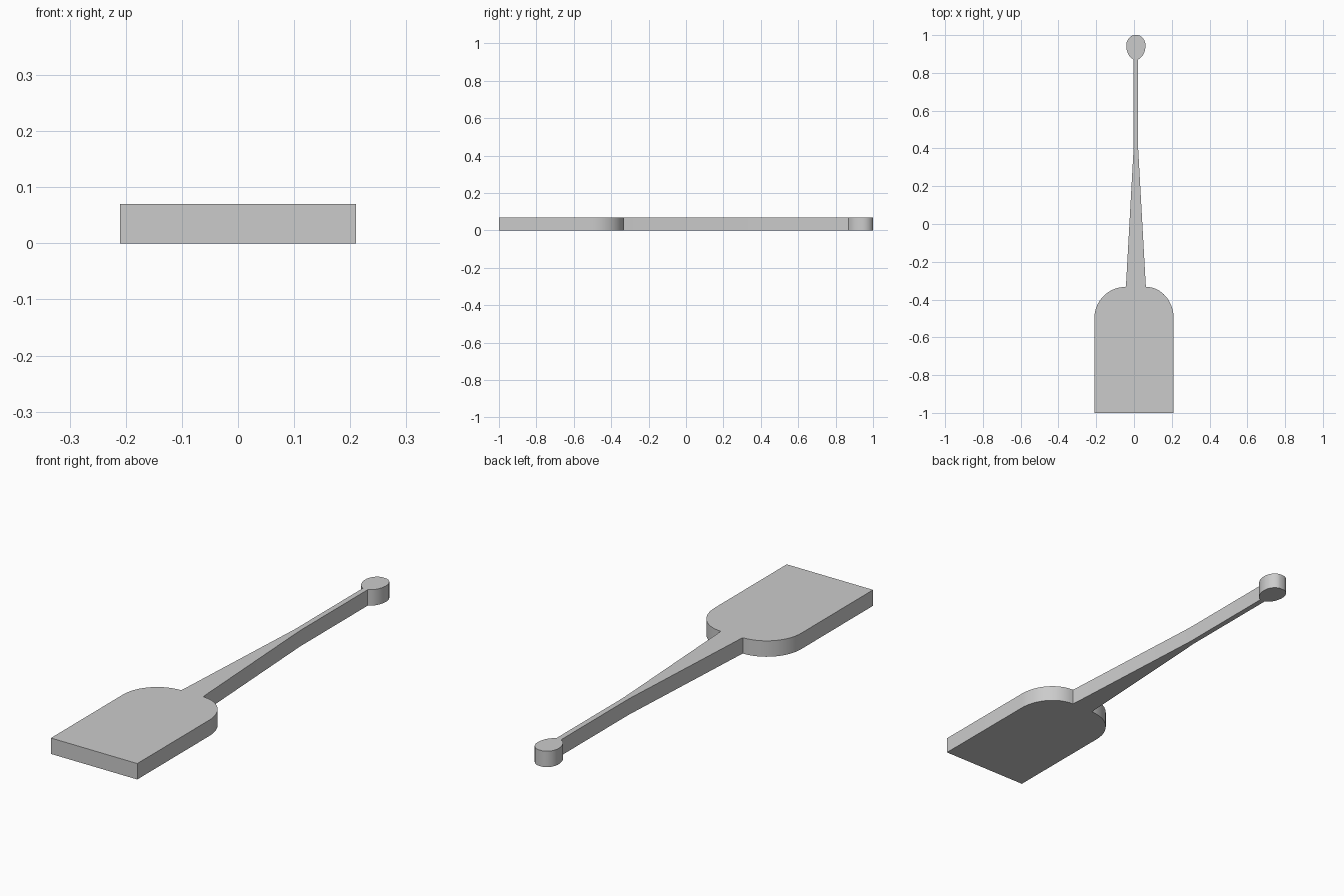
import bpy, bmesh
from math import cos, sin, pi, radians

cube = bpy.data.objects.get("Cube")
if cube:
    bpy.data.objects.remove(cube, do_unlink=True)

THICK = 0.07
AXIS = 0.01          # handle sits slightly off the blade's centre line
HALF = 0.21          # half width of blade

grey = bpy.data.materials.new("plain grey")
grey.use_nodes = True
colour = (0.6, 0.6, 0.6, 1)
grey.diffuse_color = colour
grey.node_tree.nodes["Principled BSDF"].inputs["Base Color"].default_value = colour


def arc(cx, cy, rx, ry, start, end, n):
    """Points on an elliptical arc, angles in degrees."""
    steps = [radians(start + (end - start) * i / n) for i in range(n + 1)]
    return [(cx + rx * cos(a), cy + ry * sin(a)) for a in steps]


def half_outline(side):
    """One side of the outline, from the blade's front corner to the knob."""
    root = AXIS + side * 0.054
    # straight blade edge and rounded shoulder
    pts = [(side * HALF, -1.0)]
    pts += arc(root, -0.5, side * abs(side * HALF - root), 0.167, 0, 90, 16)
    # tapering handle, then straight neck
    pts += [(AXIS + side * 0.052, -0.32), (AXIS + side * 0.012, 0.4),
            (AXIS + side * 0.012, 0.87)]
    # knob: tapered below, rounder above, small flat end
    pts += arc(AXIS, 0.945, side * 0.051, 0.075, -62, 0, 8)
    pts += arc(AXIS, 0.945, side * 0.051, 0.0565, 0, 76, 10)[1:]
    return pts


# spatula: full outline extruded to an even thickness
outline = half_outline(1) + half_outline(-1)[::-1]
bm = bmesh.new()
base = bm.faces.new([bm.verts.new((x, y, 0)) for x, y in outline])
top = bmesh.ops.extrude_face_region(bm, geom=[base], use_keep_orig=True)
bmesh.ops.translate(bm, vec=(0, 0, THICK),
                    verts=[v for v in top["geom"] if isinstance(v, bmesh.types.BMVert)])
bmesh.ops.recalc_face_normals(bm, faces=bm.faces)
mesh = bpy.data.meshes.new("spatula")
bm.to_mesh(mesh)
bm.free()
mesh.materials.append(grey)
spatula = bpy.data.objects.new("spatula", mesh)
bpy.context.collection.objects.link(spatula)

# smooth rounded sides, crisp rims
bpy.ops.object.select_all(action='DESELECT')
spatula.select_set(True)
bpy.context.view_layer.objects.active = spatula
bpy.ops.object.shade_smooth_by_angle(angle=radians(25))
